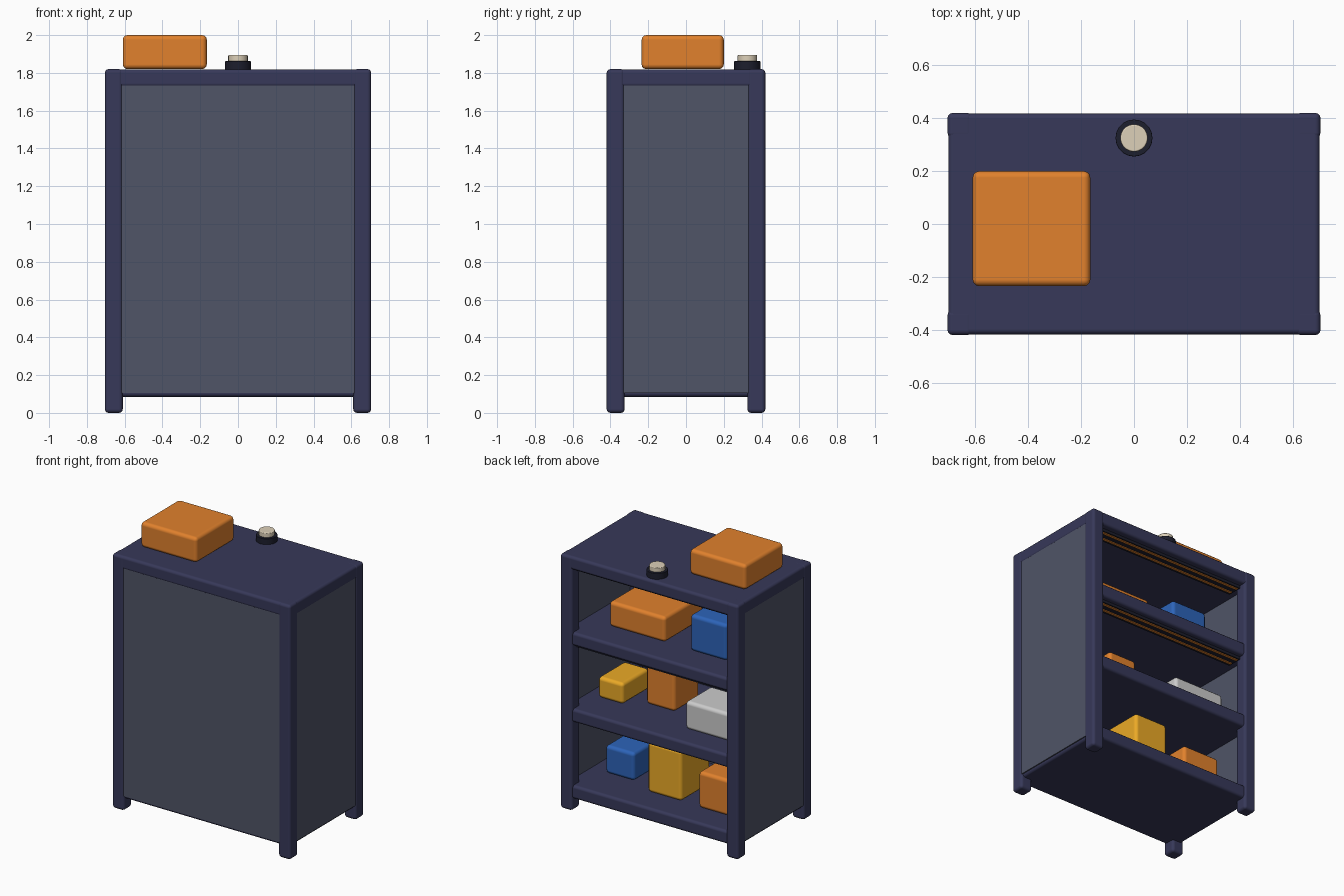
import bpy

if "Cube" in bpy.data.objects:
    bpy.data.objects.remove(bpy.data.objects["Cube"])

def mat(name, rgb):
    m = bpy.data.materials.new(name)
    m.diffuse_color = (*rgb, 1)
    m.use_nodes = True
    m.node_tree.nodes["Principled BSDF"].inputs["Base Color"].default_value = m.diffuse_color
    return m

NAVY = mat("navy", (0.038, 0.04, 0.1))
SLATE = mat("slate", (0.08, 0.09, 0.135))
DARK = mat("dark", (0.012, 0.013, 0.026))
ORANGE = mat("orange", (0.75, 0.22, 0.026))
YELLOW = mat("yellow", (0.83, 0.4, 0.02))
BLUE = mat("blue", (0.026, 0.127, 0.485))
GREY = mat("grey", (0.55, 0.55, 0.55))
BEIGE = mat("beige", (0.72, 0.63, 0.48))

def finish(name, material, bevel):
    ob = bpy.context.object
    ob.name = name
    ob.data.materials.append(material)
    bpy.ops.object.transform_apply(location=False, rotation=False, scale=True)
    if bevel:
        bpy.ops.object.shade_smooth_by_angle(angle=0.6)
        b = ob.modifiers.new("bevel", 'BEVEL')
        b.width, b.segments = bevel, 3
        b.harden_normals = True
    return ob

def box(name, x, y, z, material, bevel=0.0):
    bpy.ops.mesh.primitive_cube_add(
        size=1, location=[(a + b) / 2 for a, b in (x, y, z)])
    bpy.context.object.scale = [abs(b - a) for a, b in (x, y, z)]
    return finish(name, material, bevel)

def disc(name, r, z0, z1, material, bevel):
    bpy.ops.mesh.primitive_cylinder_add(
        vertices=20, radius=r, depth=z1 - z0, location=(0, 0.325, (z0 + z1) / 2))
    return finish(name, material, bevel)

W, D, H, T = 0.705, 0.42, 1.82, 0.095

# Corner posts
for sx in (-1, 1):
    for sy in (-1, 1):
        box("corner_post", (sx * W, sx * (W - T)), (sy * D, sy * (D - T)),
            (0, H), NAVY, 0.02)

# Shelves and top slab
shelf_z = [0.085 + i * 0.547 for i in range(3)]
for z in shelf_z:
    box("shelf", (-0.69, 0.69), (-0.408, 0.408), (z, z + T), NAVY, 0.02)
box("top_slab", (-W + 0.003, W - 0.003), (-D + 0.003, D - 0.003),
    (H - T, H - 0.001), NAVY, 0.02)

# Front and side panels, back left open
box("front_panel", (-0.65, 0.65), (-0.413, -0.385), (0.105, 1.76), SLATE)
for s in (-1, 1):
    box("side_panel", (s * 0.698, s * 0.67), (-0.365, 0.365), (0.105, 1.76), SLATE)

# Light rails under the top and the upper shelf
for z in (H - T, shelf_z[2]):
    box("light_rail", (-0.61, 0.61), (0.26, 0.37), (z - 0.02, z + 0.01), DARK)
    for y in (0.28, 0.34):
        box("light_strip", (-0.6, 0.6), (y, y + 0.02), (z - 0.025, z - 0.01), ORANGE)

# Storage boxes: x range, y range, bottom, height
S1, S2, S3 = [z + T for z in shelf_z]
for name, x, y, z, h, m in (
    ("top_box", (-0.61, -0.165), (-0.235, 0.2), H, 0.18, ORANGE),
    ("upper_wide_box", (0.03, 0.475), (-0.24, 0.195), S3, 0.18, ORANGE),
    ("upper_bin", (-0.46, -0.17), (-0.12, 0.2), S3, 0.26, BLUE),
    ("middle_small_box", (0.38, 0.58), (-0.13, 0.17), S2, 0.15, YELLOW),
    ("middle_tall_box", (0.04, 0.27), (-0.21, 0.07), S2, 0.31, ORANGE),
    ("middle_bin", (-0.57, -0.16), (-0.05, 0.24), S2, 0.2, GREY),
    ("lower_small_box", (0.32, 0.55), (-0.17, 0.13), S1, 0.2, BLUE),
    ("lower_tall_box", (-0.11, 0.16), (-0.12, 0.21), S1, 0.36, YELLOW),
    ("lower_bin", (-0.55, -0.25), (-0.08, 0.22), S1, 0.26, ORANGE),
):
    box(name, x, y, (z, z + h), m, 0.025)

# Button on top
disc("button_base", 0.07, H - 0.005, 1.862, DARK, 0.004)
disc("button_cap", 0.052, 1.85, 1.895, BEIGE, 0.006)
